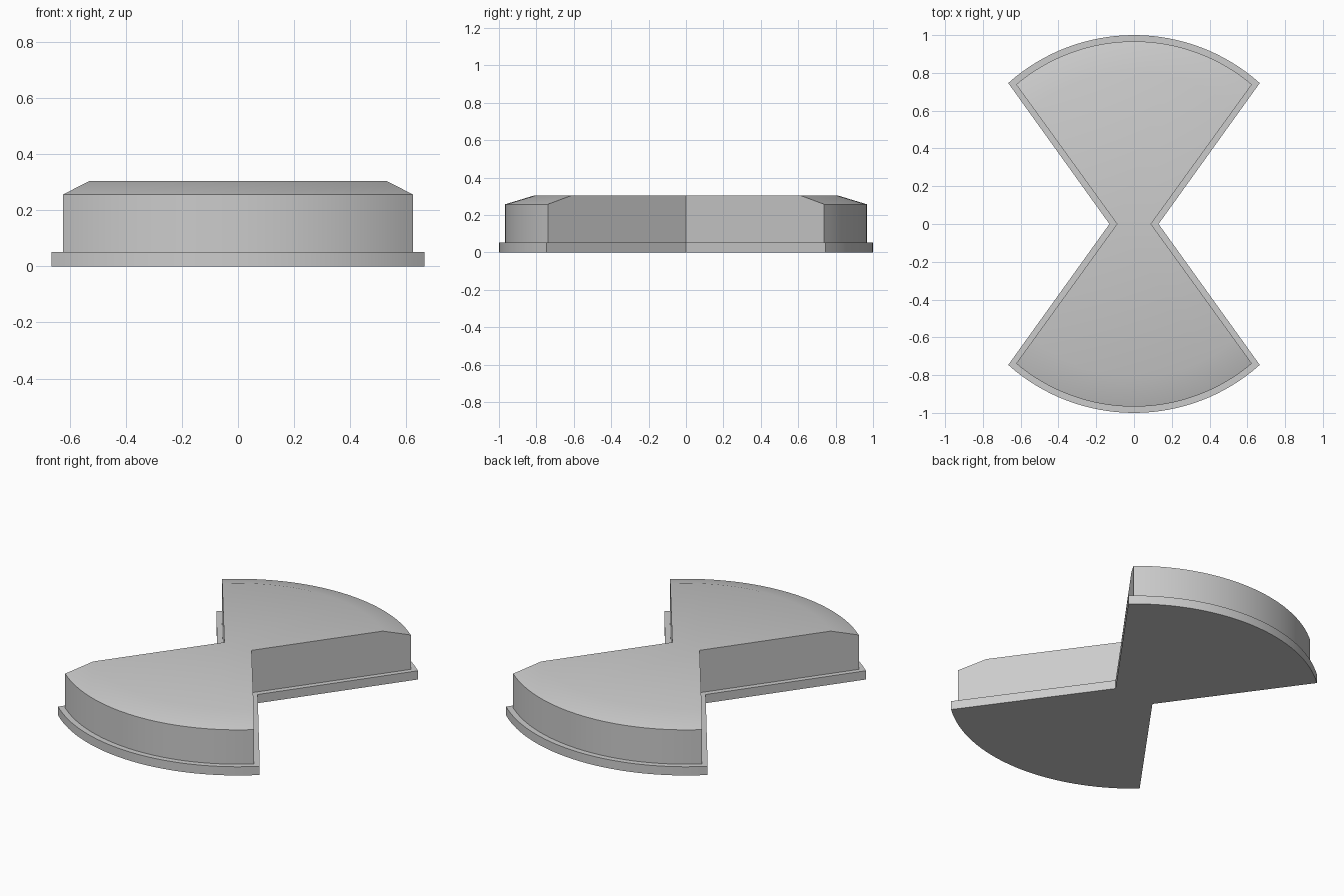
import bpy, bmesh, math

cube = bpy.data.objects.get("Cube")
if cube:
    bpy.data.objects.remove(cube, do_unlink=True)

ARC_STEPS = 32

grey = bpy.data.materials.new("mid_grey")
grey.use_nodes = True
colour = (0.6, 0.6, 0.6, 1)
grey.diffuse_color = colour
grey.node_tree.nodes["Principled BSDF"].inputs["Base Color"].default_value = colour


def bowtie(waist, corner, radius):
    """Outline of two opposed arc sectors joined at a narrow waist, counter-clockwise."""
    # Slide the corner along the straight side until it meets the arc radius
    dx, dy = corner[0] - waist, corner[1]
    length = math.hypot(dx, dy)
    dx, dy = dx / length, dy / length
    along = -waist * dx + math.sqrt((waist * dx) ** 2 + radius ** 2 - waist ** 2)
    start = math.atan2(along * dy, waist + along * dx)
    sweep = math.pi - 2 * start
    angles = [start + sweep * i / ARC_STEPS for i in range(ARC_STEPS + 1)]
    half = [(waist, 0)] + [(radius * math.cos(a), radius * math.sin(a)) for a in angles]
    return half + [(-x, -y) for x, y in half]


def loft(name, layers):
    """Solid skinned through (height, outline) layers, bottom to top."""
    bm = bmesh.new()
    rings = [[bm.verts.new((x, y, z)) for x, y in outline] for z, outline in layers]
    bm.faces.new(reversed(rings[0]))
    bm.faces.new(rings[-1])
    count = len(rings[0])
    for low, high in zip(rings, rings[1:]):
        for i in range(count):
            j = (i + 1) % count
            bm.faces.new((low[i], low[j], high[j], high[i]))
    # Collapse the doubled waist points where the sloped rim has no height
    bmesh.ops.recalc_face_normals(bm, faces=bm.faces)
    mesh = bpy.data.meshes.new(name)
    bm.to_mesh(mesh)
    bm.free()
    mesh.materials.append(grey)
    obj = bpy.data.objects.new(name, mesh)
    bpy.context.collection.objects.link(obj)
    bpy.ops.object.select_all(action="DESELECT")
    obj.select_set(True)
    bpy.context.view_layer.objects.active = obj
    bpy.ops.object.shade_smooth_by_angle(angle=math.radians(30))
    return obj


# Thin flange around the bottom
flange = bowtie(0.13, (0.665, 0.745), 1.0)
loft("base_flange", [(0, flange), (0.052, flange)])

# Raised body with vertical straight sides and a rim sloped only along the arcs
body = bowtie(0.09, (0.625, 0.74), 0.967)
top = bowtie(0.09, (0.625, 0.74), 0.808)
loft("raised_body", [(0.052, body), (0.257, body), (0.305, top)])
